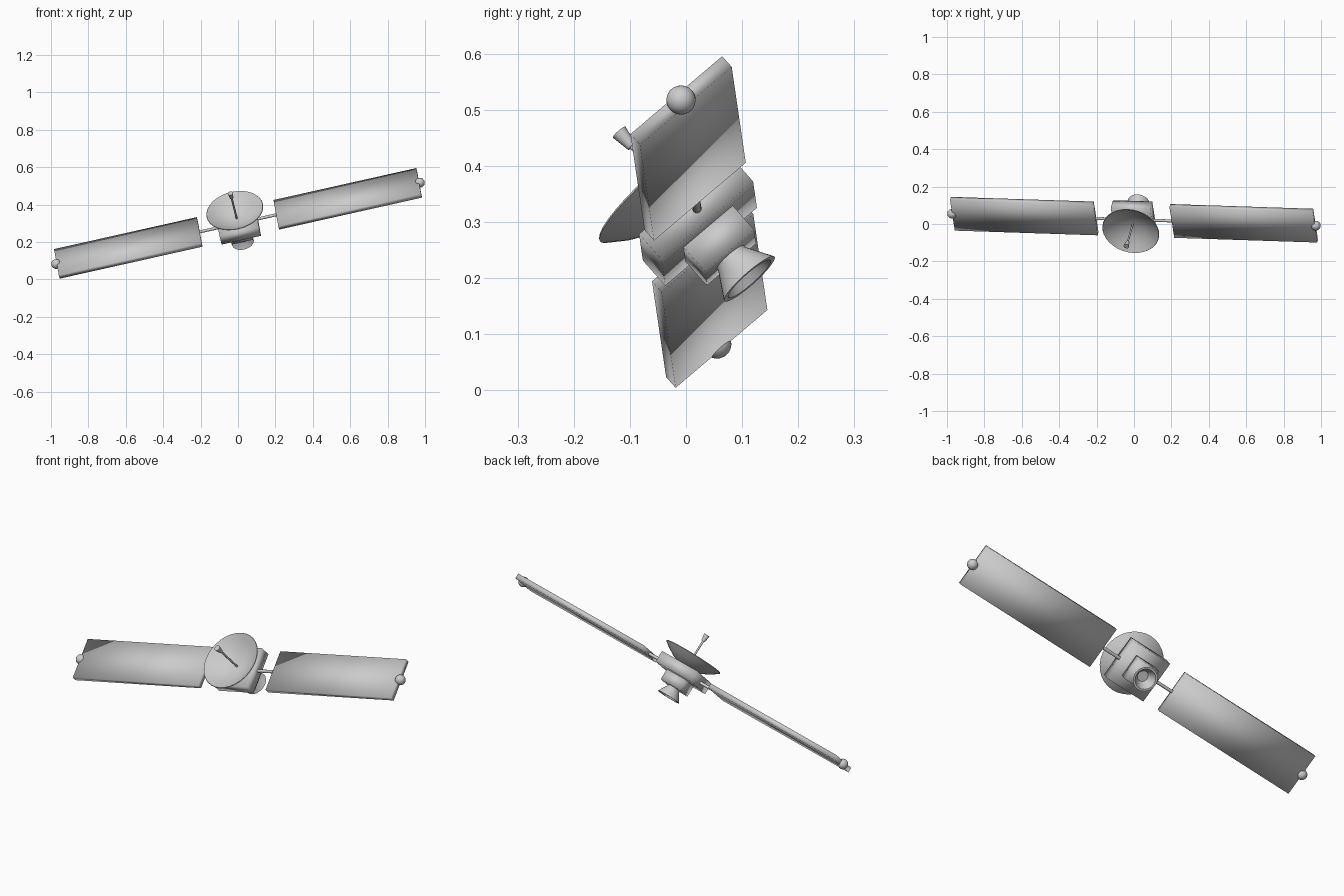
import bpy, bmesh, math
from mathutils import Matrix, Vector

if "Cube" in bpy.data.objects:
    bpy.data.objects.remove(bpy.data.objects["Cube"])

# Tilted satellite frame: u along the wings, v across them, w along the dish axis
u = Vector((0.975, -0.032, 0.218)).normalized()
v = Vector((-0.12, 0.757, 0.642))
v = (v - u * v.dot(u)).normalized()
w = u.cross(v)
FRAME = Matrix.Translation((0, 0.023, 0.30)) @ Matrix((u, v, w)).transposed().to_4x4()


def finish(bm, name, angle=None):
    bmesh.ops.recalc_face_normals(bm, faces=bm.faces)
    bm.transform(FRAME)
    me = bpy.data.meshes.new(name)
    bm.to_mesh(me)
    bm.free()
    ob = bpy.data.objects.new(name, me)
    bpy.context.collection.objects.link(ob)
    bpy.ops.object.select_all(action='DESELECT')
    ob.select_set(True)
    bpy.context.view_layer.objects.active = ob
    if angle:
        bpy.ops.object.shade_smooth_by_angle(angle=math.radians(angle))
    else:
        bpy.ops.object.shade_smooth()
    return ob


def box(name, lo, hi):
    lo, hi = Vector(lo), Vector(hi)
    bm = bmesh.new()
    bmesh.ops.create_cube(bm, size=1, matrix=Matrix.Translation((lo + hi) / 2)
                          @ Matrix.Diagonal((*(hi - lo), 1)))
    return finish(bm, name)


def lathe(name, profile, axis='w', sides=32, angle=40):
    """Spin (radius, height) points about the w axis, or about u for rods."""
    bm = bmesh.new()
    vs = [bm.verts.new((r, 0, h)) for r, h in profile]
    edges = [bm.edges.new(p) for p in zip(vs, vs[1:])]
    bmesh.ops.spin(bm, geom=vs + edges, cent=(0, 0, 0), axis=(0, 0, 1),
                   angle=math.tau, steps=sides, use_merge=False)
    bmesh.ops.remove_doubles(bm, verts=bm.verts, dist=1e-5)
    if axis == 'u':
        bm.transform(Matrix.Rotation(math.pi / 2, 4, 'Y'))
    return finish(bm, name, angle)


# Main body and smaller engine housing
box("body", (-0.108, -0.108, -0.028), (0.108, 0.108, 0.033))
box("engine_housing", (-0.058, -0.058, -0.086), (0.058, 0.058, -0.026))

# Hollow flared nozzle
lathe("nozzle", [(0, -0.08), (0.032, -0.08), (0.032, -0.09), (0.060, -0.138),
                 (0.050, -0.138), (0.026, -0.095), (0, -0.095)])

# Shallow dish with a thin rim
lathe("dish", [(0, 0.027), (0.04, 0.031), (0.08, 0.044), (0.12, 0.066), (0.155, 0.092),
               (0.153, 0.095), (0.12, 0.072), (0.08, 0.050), (0.04, 0.038), (0, 0.034)])

# Antenna mast and flared feed horn
lathe("antenna_mast", [(0, 0.03), (0.005, 0.03), (0.005, 0.19), (0, 0.19)], sides=12)
lathe("feed_horn", [(0, 0.183), (0.009, 0.183), (0.015, 0.218), (0, 0.218)], sides=16)

# Wings: support rod, solar panel and end knob on each side
for side, s in (("left", -1), ("right", 1)):
    a, b = sorted((s * 0.21, s * 0.993))
    box(side + "_solar_panel", (a, -0.108, -0.013), (b, 0.108, 0.013))
    lathe(side + "_panel_rod", [(0, s * 0.1), (0.008, s * 0.1), (0.008, s * 0.22),
                                (0, s * 0.22)], axis='u', sides=12)
    bm = bmesh.new()
    bmesh.ops.create_uvsphere(bm, u_segments=24, v_segments=12, radius=0.026,
                              matrix=Matrix.Translation((s * 0.997, 0, 0)))
    finish(bm, side + "_end_knob")
